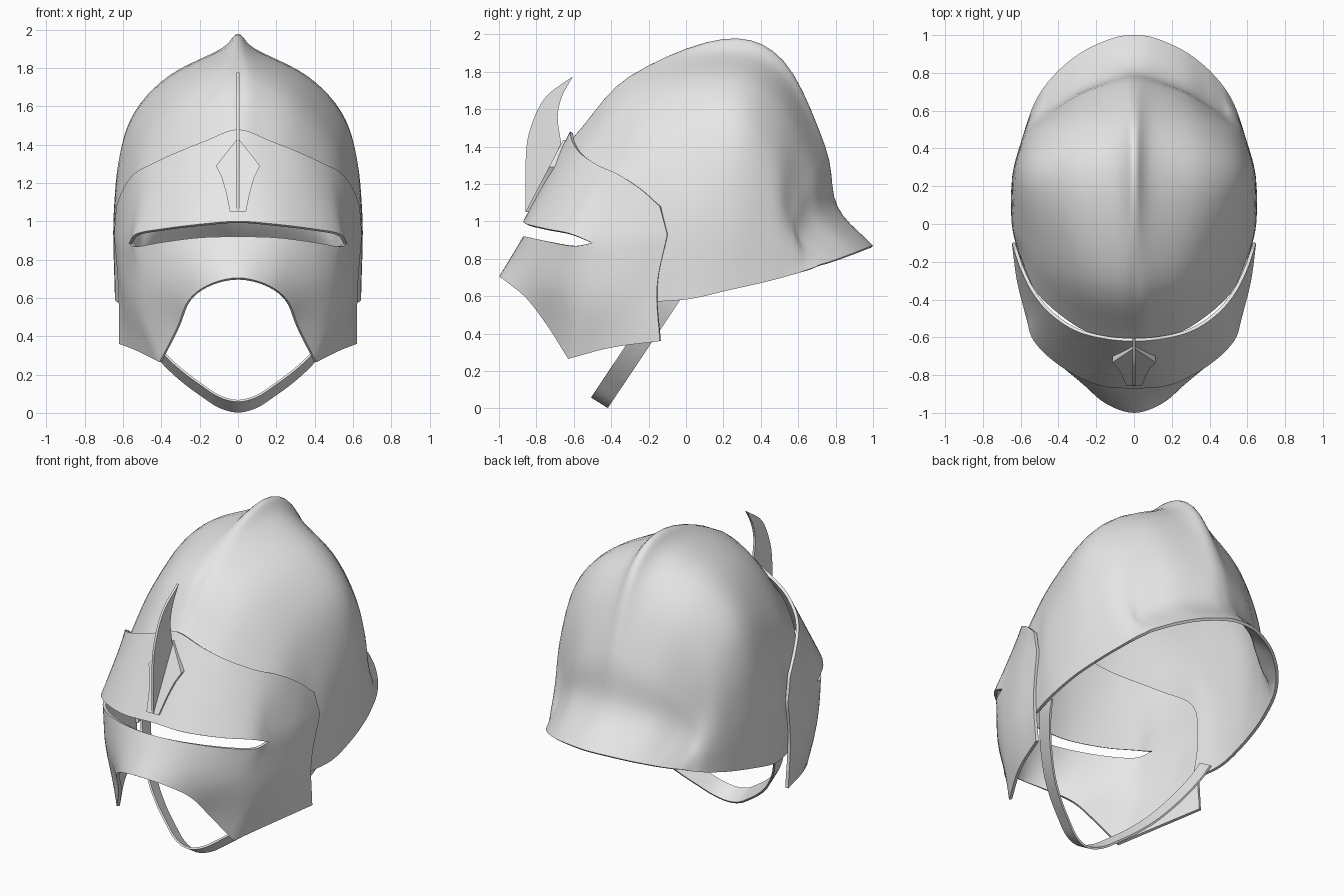
import bpy
import bmesh
import math
from mathutils import Vector

cube = bpy.data.objects.get("Cube")
if cube:
    bpy.data.objects.remove(cube, do_unlink=True)

steel = bpy.data.materials.new("plain_grey_steel")
steel.use_nodes = True
steel.diffuse_color = (.8, .8, .8, 1)
steel.node_tree.nodes["Principled BSDF"].inputs["Base Color"].default_value = (.8, .8, .8, 1)


def spline(points, steps=5, mirrored=False):
    """Smooth curve through the points; mirrored keeps it level across x = 0."""
    p = [Vector(q) for q in points]
    before = 2 * p[0] - p[1]
    if mirrored:
        before = Vector((-p[1].x, p[1].y, p[1].z))
    p = [before] + p + [2 * p[-1] - p[-2]]
    curve = []
    for a, b, c, d in zip(p, p[1:], p[2:], p[3:]):
        for i in range(steps):
            t = i / steps
            curve.append(b + (c - a) * (t / 2)
                         + (2 * a - 5 * b + 4 * c - d) * (t * t / 2)
                         + (3 * b - a - 3 * c + d) * (t ** 3 / 2))
    curve.append(p[-2])
    return curve


def cornered(points, corner=4):
    """Smooth curve with one sharp corner."""
    return spline(points[:corner + 1], mirrored=True) + spline(points[corner:])[1:]


def across(rows, steps=5):
    """Fill in smooth rows between the given ones."""
    columns = [spline(column, steps) for column in zip(*rows)]
    return list(zip(*columns))


def finish(name, bm, modifiers=()):
    mesh = bpy.data.meshes.new(name)
    bm.to_mesh(mesh)
    bm.free()
    mesh.materials.append(steel)
    obj = bpy.data.objects.new(name, mesh)
    bpy.context.collection.objects.link(obj)
    bpy.ops.object.select_all(action='DESELECT')
    obj.select_set(True)
    bpy.context.view_layer.objects.active = obj
    for kind, settings in modifiers:
        modifier = obj.modifiers.new(kind.title(), kind)
        for key, value in settings.items():
            setattr(modifier, key, value)
        bpy.ops.object.modifier_apply(modifier=modifier.name)
    bpy.ops.object.shade_smooth_by_angle(angle=math.radians(40))
    return obj


def shell(name, patches, thickness):
    """Sheet made of row patches, mirrored in x and thickened inwards."""
    bm = bmesh.new()
    for rows in patches:
        grid = [[bm.verts.new(p) for p in row] for row in rows]
        for low, high in zip(grid, grid[1:]):
            for i in range(len(low) - 1):
                bm.faces.new((low[i], low[i + 1], high[i + 1], high[i]))
    bmesh.ops.remove_doubles(bm, verts=bm.verts, dist=.0005)
    bm.normal_update()
    middle = Vector((0, 0, .9))
    if sum(f.normal.dot(f.calc_center_median() - middle) for f in bm.faces) < 0:
        bmesh.ops.reverse_faces(bm, faces=bm.faces)
    return finish(name, bm, [
        ('MIRROR', {"use_clip": True, "merge_threshold": .001}),
        ('SOLIDIFY', {"thickness": thickness, "offset": -1}),
    ])


def prism(name, outline, push):
    """Closed plate: an outline pushed along a vector."""
    bm = bmesh.new()
    face = bm.faces.new([bm.verts.new(p) for p in outline])
    made = bmesh.ops.extrude_face_region(bm, geom=[face])["geom"]
    bmesh.ops.translate(bm, vec=push, verts=[v for v in made if isinstance(v, bmesh.types.BMVert)])
    bmesh.ops.recalc_face_normals(bm, faces=bm.faces)
    return finish(name, bm)


# Skull: ribs running from the keel down to the rim, front to back
front_edge = [(0, -.61, 1.44), (.1, -.605, 1.41), (.29, -.55, 1.335), (.51, -.37, 1.21),
              (.6, -.17, 1.05), (.615, -.15, .8), (.6, -.17, .57)]
brow_rib = [(0, -.3, 1.775), (.09, -.3, 1.76), (.3, -.26, 1.65), (.49, -.16, 1.46),
            (.595, -.06, 1.25), (.645, 0, 1), (.64, .02, .585)]
crown_rib = [(0, .2, 1.975), (.09, .2, 1.9), (.36, .22, 1.76), (.54, .24, 1.57),
             (.62, .25, 1.33), (.645, .25, 1), (.635, .22, .63)]
rear_rib = [(0, .52, 1.86), (.09, .51, 1.78), (.32, .5, 1.63), (.48, .48, 1.43),
            (.56, .47, 1.2), (.595, .44, .95), (.6, .42, .675)]
nape_rib = [(0, .745, 1.4), (.09, .73, 1.37), (.27, .68, 1.28), (.4, .61, 1.17),
            (.49, .56, 1.04), (.54, .57, .87), (.555, .57, .715)]
neck_rib = [(0, .81, 1.08), (.1, .795, 1.07), (.28, .725, 1.03), (.4, .65, .96),
            (.47, .62, .89), (.5, .64, .82), (.525, .645, .74)]
back_rim = [(0, 1, .87), (.11, .985, .866), (.26, .92, .84), (.37, .84, .81),
            (.44, .77, .785), (.48, .72, .77), (.5, .69, .755)]
ribs = [front_edge, brow_rib, crown_rib, rear_rib, nape_rib, neck_rib, back_rim]
shell("skull", [across([spline(rib, mirrored=True) for rib in ribs])], .018)

# Visor: brow plate above the eye slit, face plate below, joined at the temples
temple = [(.57, -.5, .885), (.62, -.3, .9), (.647, -.1, .93)]
top_edge = [(0, -.62, 1.48), (.17, -.605, 1.42), (.32, -.56, 1.36), (.45, -.47, 1.3),
            (.54, -.36, 1.25), (.6, -.24, 1.17), (.635, -.14, 1.08)]
slit_top = [(0, -.87, 1), (.2, -.85, .985), (.4, -.745, .96), (.53, -.62, .935)] + temple
slit_bottom = [(0, -.87, .92), (.2, -.84, .915), (.4, -.73, .89), (.53, -.6, .868)] + temple
cheek = [(0, -.935, .81), (.18, -.895, .78), (.34, -.79, .72), (.45, -.68, .64),
         (.53, -.55, .58), (.595, -.36, .61), (.625, -.155, .65)]
bottom_edge = [(0, -1, .705), (.15, -.95, .67), (.26, -.85, .585), (.32, -.74, .44),
               (.41, -.63, .265), (.53, -.4, .325), (.62, -.14, .36)]
brow_plate = across([spline(top_edge, mirrored=True), cornered(slit_top)])
face_plate = across([cornered(slit_bottom), spline(cheek, mirrored=True), cornered(bottom_edge)])
shell("visor", [brow_plate, face_plate], .018)

# Chin strap: a slanted ribbon hanging from the skull rim
path = [(0, .03), (.1, .055), (.2, .12), (.3, .195), (.4, .29), (.5, .42), (.57, .54), (.6, .62)]
path = spline([(x, -.463 + .67 * (z - .03), z) for x, z in path], mirrored=True)
half_width = Vector((0, .045, -.028))
shell("chin_strap", [[[p - half_width for p in path], [p + half_width for p in path]]], .012)


# Brow badge: a kite shaped plate lying on the brow slope
def brow_y(z):
    return -.62 - .25 * (1.48 - z) / .48


badge = [(0, 1.435), (.115, 1.29), (.085, 1.23), (.062, 1.15), (.042, 1.05)]
badge += [(-x, z) for x, z in reversed(badge[1:])]
prism("brow_badge", [(x, brow_y(z) - .014, z) for x, z in badge], Vector((0, .03, 0)))

# Crest blade: a thin upright horn on the centre line
leading = spline([(-.007, -.857, 1.05), (-.007, -.857, 1.33), (-.007, -.834, 1.49),
                  (-.007, -.754, 1.66), (-.007, -.604, 1.776)])
trailing = spline([(-.007, -.604, 1.776), (-.007, -.662, 1.67), (-.007, -.686, 1.56),
                   (-.007, -.668, 1.42)])
foot = [(-.007, brow_y(1.4), 1.4), (-.007, brow_y(1.06), 1.06)]
prism("crest_blade", leading + trailing[1:] + foot, Vector((.014, 0, 0)))
